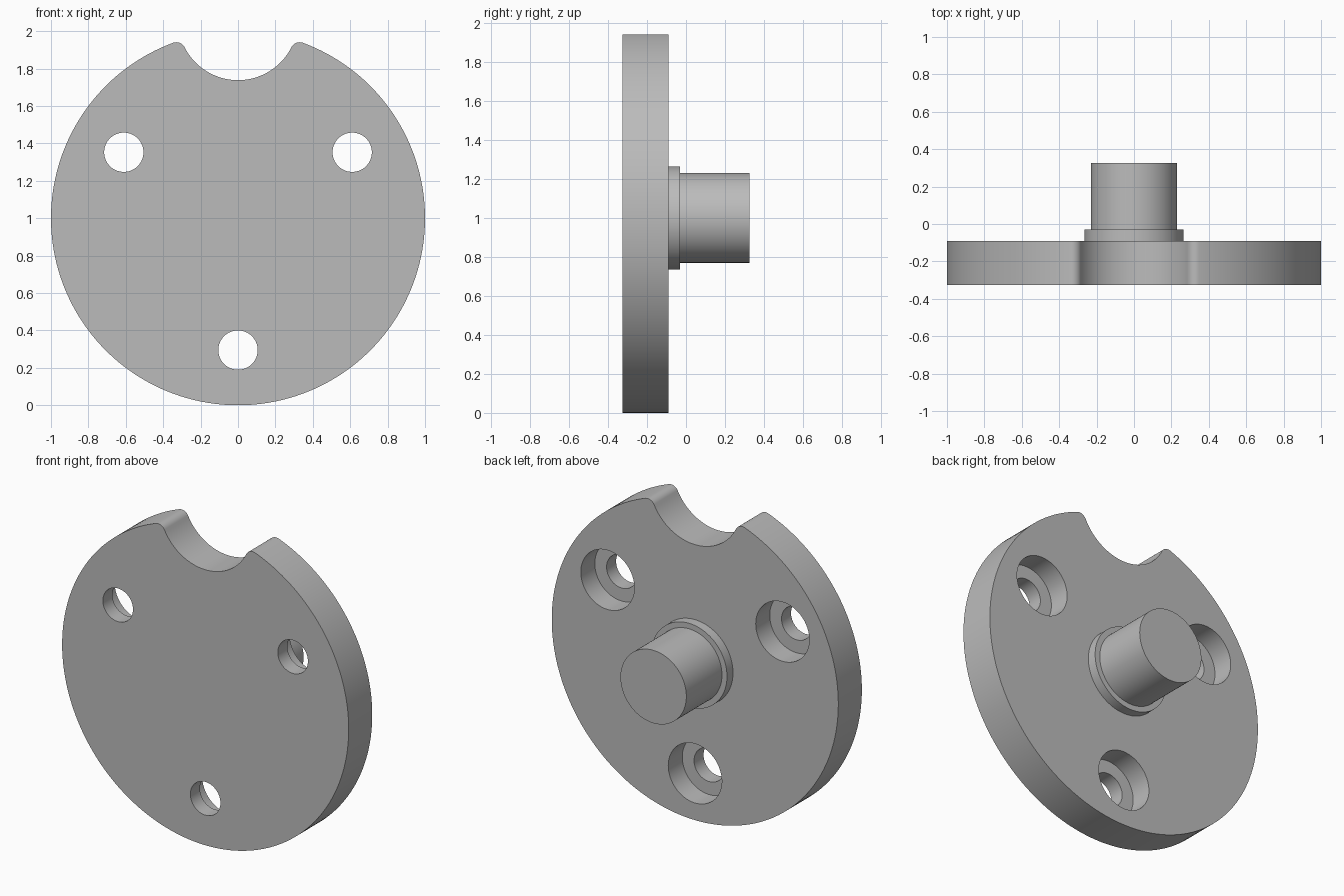
import bpy, bmesh
from math import sin, cos, pi, acos, atan2, radians
from mathutils import Vector

cube = bpy.data.objects.get("Cube")
if cube:
    bpy.data.objects.remove(cube)

grey = bpy.data.materials.new("machined_grey")
grey.use_nodes = True
colour = (0.5, 0.5, 0.5, 1)
grey.diffuse_color = colour
grey.node_tree.nodes["Principled BSDF"].inputs["Base Color"].default_value = colour

FRONT, PLATE_BACK, COLLAR_BACK, SHAFT_END = -0.325, -0.09, -0.03, 0.325
BORE_FLOOR = PLATE_BACK - 0.14


def arc(cx, cz, r, a0, a1, n):
    """Points on an arc in the x-z plane, ends included."""
    return [Vector((cx + r * cos(a0 + (a1 - a0) * i / n),
                    cz + r * sin(a0 + (a1 - a0) * i / n))) for i in range(n + 1)]


def prism(name, outline, y0, y1):
    """Extrude an x-z outline from y0 to y1."""
    bm = bmesh.new()
    face = bm.faces.new([bm.verts.new((p.x, y0, p.y)) for p in outline])
    ext = bmesh.ops.extrude_face_region(bm, geom=[face])
    moved = [v for v in ext["geom"] if isinstance(v, bmesh.types.BMVert)]
    bmesh.ops.translate(bm, verts=moved, vec=(0, y1 - y0, 0))
    bmesh.ops.recalc_face_normals(bm, faces=bm.faces)
    mesh = bpy.data.meshes.new(name)
    bm.to_mesh(mesh)
    bm.free()
    mesh.materials.append(grey)
    obj = bpy.data.objects.new(name, mesh)
    bpy.context.collection.objects.link(obj)
    return obj


def cylinder(name, x, z, r, y0, y1, n=96):
    return prism(name, arc(x, z, r, 0, 2 * pi, n)[:-1], y0, y1)


def activate(obj):
    bpy.ops.object.select_all(action="DESELECT")
    obj.select_set(True)
    bpy.context.view_layer.objects.active = obj


# Disc outline: rim, rounded horns and round notch at the top
notch_r, notch_d, fillet = 0.32, 1.058, 0.05
a, b = 1 - fillet, notch_r + fillet
t = acos((a * a + notch_d ** 2 - b * b) / (2 * a * notch_d))
fx, fz = a * sin(t), 1 + a * cos(t)
notch_z = 1 + notch_d
to_notch = atan2(notch_z - fz, -fx)
rim = arc(0, 1, 1, pi / 2 + t, 2.5 * pi - t, 160)
horn = arc(fx, fz, fillet, pi / 2 - t, to_notch, 14)
scoop = arc(0, notch_z, notch_r, to_notch - pi, -to_notch, 40)
far_horn = [Vector((-p.x, p.y)) for p in reversed(horn)]
plate = prism("plate", rim + horn[1:] + scoop[1:] + far_horn[1:-1], FRONT, PLATE_BACK)

# Three counterbored screw holes
for angle in (30, 150, 270):
    x, z = 0.705 * cos(radians(angle)), 1 + 0.705 * sin(radians(angle))
    for r, y0 in ((0.105, FRONT - 0.1), (0.187, BORE_FLOOR)):
        cutter = cylinder("hole_cutter", x, z, r, y0, PLATE_BACK + 0.1, 64)
        cutter.hide_render = True
        activate(plate)
        cut = plate.modifiers.new("hole", "BOOLEAN")
        cut.operation, cut.solver, cut.object = "DIFFERENCE", "EXACT", cutter
        bpy.ops.object.modifier_apply(modifier=cut.name)
        bpy.data.objects.remove(cutter)

# Collar and shaft on the back
collar = cylinder("collar", 0, 1, 0.265, PLATE_BACK, COLLAR_BACK)
shaft = cylinder("shaft", 0, 1, 0.23, COLLAR_BACK, SHAFT_END)

for part in (plate, collar, shaft):
    activate(part)
    bpy.ops.object.shade_smooth_by_angle(angle=radians(30))
